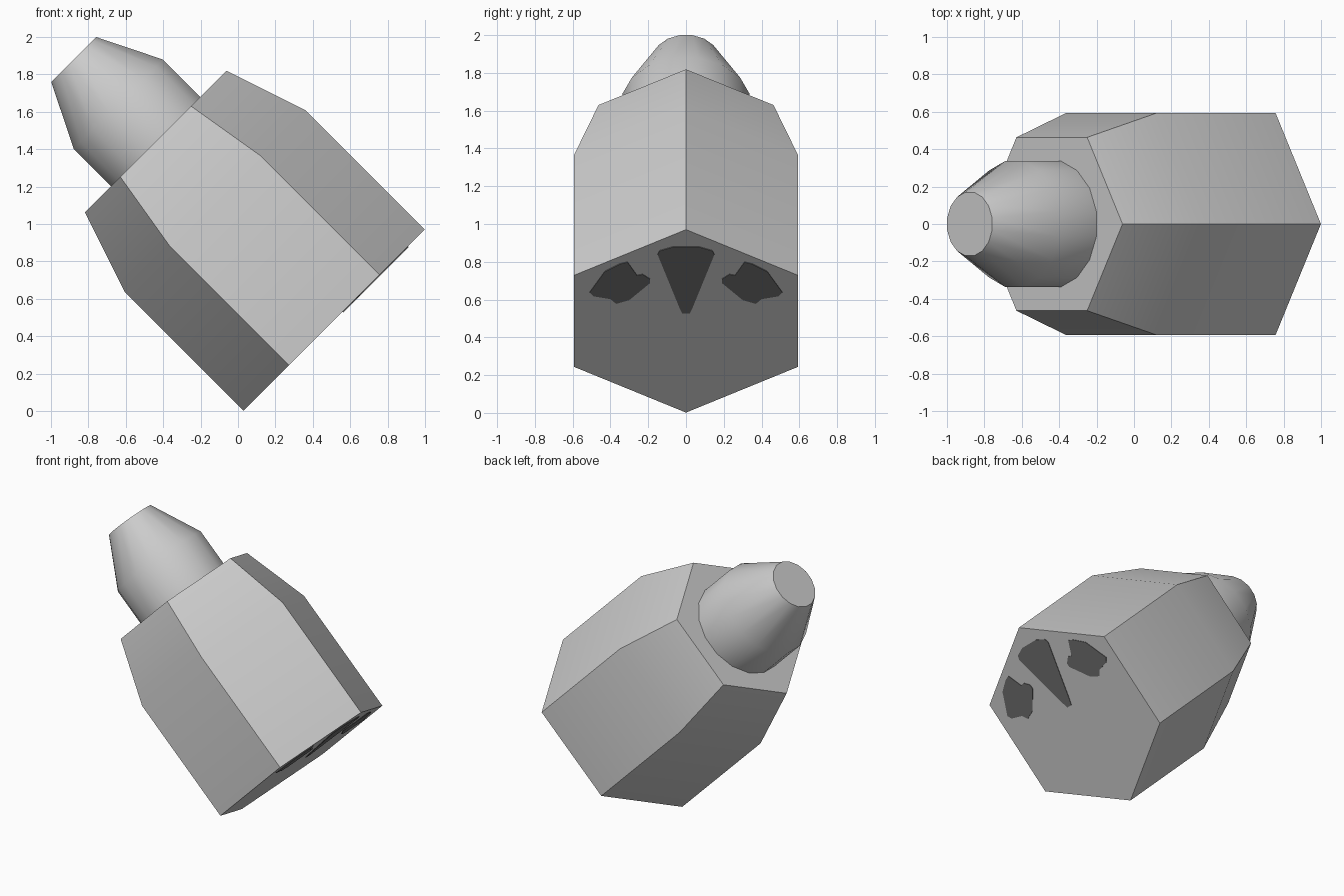
import bpy, bmesh, math
from mathutils import Matrix, Vector

default = bpy.data.objects.get("Cube")
if default:
    bpy.data.objects.remove(default, do_unlink=True)

# Local z is the long axis of the model; the whole thing leans 45 degrees towards -x
TILT = Matrix.Translation((0.515, 0, 0.486)) @ Matrix.Rotation(math.radians(-45), 4, "Y")


def material(name, grey):
    mat = bpy.data.materials.new(name)
    mat.use_nodes = True
    colour = (grey, grey, grey, 1)
    mat.diffuse_color = colour
    mat.node_tree.nodes["Principled BSDF"].inputs["Base Color"].default_value = colour
    return mat


def finish(bm, name, mat, smooth):
    bmesh.ops.recalc_face_normals(bm, faces=bm.faces)
    mesh = bpy.data.meshes.new(name)
    bm.to_mesh(mesh)
    bm.free()
    mesh.materials.append(mat)
    obj = bpy.data.objects.new(name, mesh)
    bpy.context.collection.objects.link(obj)
    obj.matrix_world = TILT
    if smooth:
        bpy.ops.object.select_all(action="DESELECT")
        obj.select_set(True)
        bpy.context.view_layer.objects.active = obj
        bpy.ops.object.shade_smooth_by_angle(angle=math.radians(30))
    return obj


def lathe(name, profile, sides, turn, mat):
    """Closed prism through (radius, height) rings."""
    bm = bmesh.new()
    rings = []
    for radius, height in profile:
        angles = [turn + math.tau * i / sides for i in range(sides)]
        rings.append([bm.verts.new((radius * math.cos(a), radius * math.sin(a), height))
                      for a in angles])
    for low, high in zip(rings, rings[1:]):
        for i in range(sides):
            j = (i + 1) % sides
            bm.faces.new((low[i], low[j], high[j], high[i]))
    bm.faces.new(rings[0][::-1])
    bm.faces.new(rings[-1])
    return finish(bm, name, mat, True)


def base_plate(name, outline, mat):
    """Thin painted plate on the base; outline is (y, height as seen from the side)."""
    bm = bmesh.new()
    lean = math.sqrt(0.5)
    verts = [bm.verts.new(((z - 0.486) / lean, y, 0.001)) for y, z in outline]
    face = bm.faces.new(verts)
    result = bmesh.ops.extrude_face_region(bm, geom=[face])
    moved = [v for v in result["geom"] if isinstance(v, bmesh.types.BMVert)]
    bmesh.ops.translate(bm, verts=moved, vec=Vector((0, 0, -0.005)))
    return finish(bm, name, mat, False)


light_grey = material("light grey", 0.6)
dark_grey = material("dark grey", 0.155)

# Hexagonal body with tapered shoulder
lathe("hexagonal_body", [(0.685, 0), (0.685, 0.9), (0.535, 1.35)], 6, 0, light_grey)

# Round neck and blunt conical nose
lathe("nose", [(0.344, 1.3), (0.344, 1.633), (0.173, 1.971)], 16, math.pi / 16, light_grey)

# Dark fan of three marks on the base
half = [(0.02, 0.53), (0.035, 0.56), (0.15, 0.84), (0.14, 0.86), (0.07, 0.88)]
wedge = half + [(-y, z) for y, z in reversed(half)]
base_plate("middle_mark", wedge, dark_grey)

side = [(0.19, 0.69), (0.19, 0.71), (0.23, 0.735), (0.26, 0.73), (0.31, 0.8), (0.35, 0.79),
        (0.43, 0.75), (0.51, 0.64), (0.49, 0.62), (0.4, 0.605), (0.37, 0.58), (0.3, 0.6)]
for label, sign in (("back", 1), ("front", -1)):
    base_plate(label + "_mark", [(sign * y, z) for y, z in side], dark_grey)
